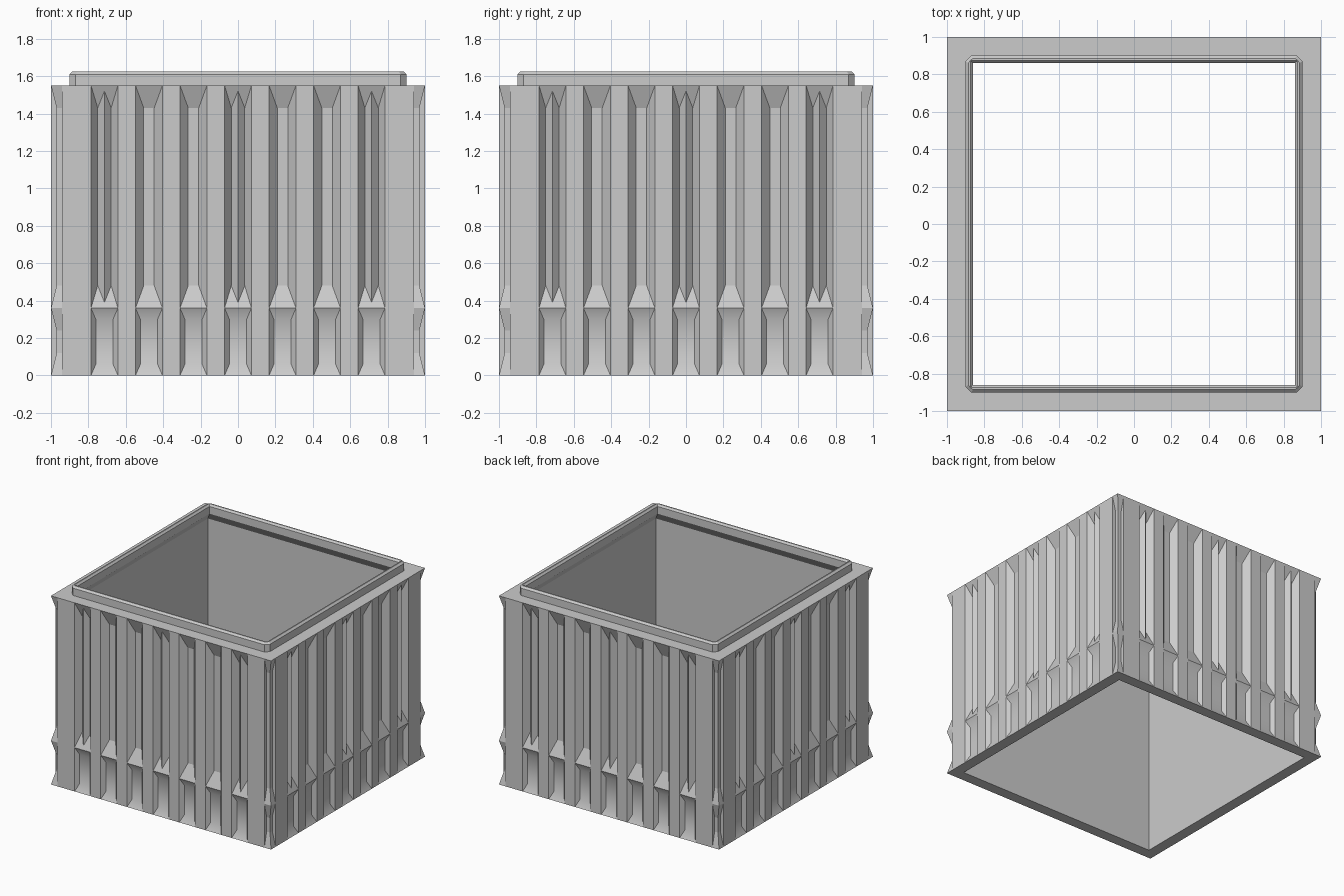
import bpy, bmesh
from math import pi
from mathutils import Matrix, Vector

cube = bpy.data.objects.get("Cube")
if cube:
    bpy.data.objects.remove(cube, do_unlink=True)

TOP, HALF, PITCH = 1.55, 0.072, 0.238

grey = bpy.data.materials.new("plain grey")
grey.use_nodes = True
colour = (0.6, 0.6, 0.6, 1)
grey.diffuse_color = colour
grey.node_tree.nodes["Principled BSDF"].inputs["Base Color"].default_value = colour


def make_object(name, bm):
    mesh = bpy.data.meshes.new(name)
    bm.to_mesh(mesh)
    bm.free()
    mesh.materials.append(grey)
    obj = bpy.data.objects.new(name, mesh)
    bpy.context.collection.objects.link(obj)
    return obj


def add_face(bm, points, smooth=False):
    """Face from (x, depth, z) points on the front wall, dropping repeats."""
    pts = []
    for x, depth, z in points:
        p = Vector((x, depth - 1, z))
        if all((p - q).length > 1e-5 for q in pts):
            pts.append(p)
    if len(pts) > 2:
        bm.faces.new([bm.verts.new(p) for p in pts]).smooth = smooth


def add_rows(bm, rows, smooth_column=None):
    """Skin between rows of points running left to right, bottom row first."""
    for low, high in zip(rows, rows[1:]):
        for i in range(len(low) - 1):
            add_face(bm, (low[i], low[i + 1], high[i + 1], high[i]), i == smooth_column)


def groove(bm, c, levels, smooth_column=None):
    """Trapezoid groove; levels are (z, floor half width, depth)."""
    add_rows(bm, [[(c - HALF, 0, z), (c - w, d, z), (c + w, d, z), (c + HALF, 0, z)]
                  for z, w, d in levels], smooth_column)


def ridged_groove(bm, c, z0, z1, depth, rise):
    """Groove with a lower ridge running up its middle."""
    w, keep = HALF / 2, 0.25
    a, b = z0 + rise, z1 - rise
    ra, rb = z0 + rise * keep, z1 - rise * keep
    left, right = (c - HALF, 0), (c + HALF, 0)
    vl, mid, vr = (c - w, depth), (c, depth * keep), (c + w, depth)
    columns = [(left, z0, z1), (vl, a, b), (mid, ra, rb), (vr, a, b), (right, z0, z1)]
    for (p, p0, p1), (q, q0, q1) in zip(columns, columns[1:]):
        add_face(bm, ((*p, p0), (*q, q0), (*q, q1), (*p, p1)))
    # sloping ends, each split beside the ridge
    for s, e in ((-1, left), (1, right)):
        v = vl if s < 0 else vr
        for ze, zv, zm, flip in ((z0, a, ra, s > 0), (z1, b, rb, s < 0)):
            tri = [(*e, ze), (c, 0, ze), (*mid, zm), (*v, zv)]
            add_face(bm, tri[::-1] if flip else tri)


# Fluted wall, built once on the front and repeated on four sides
wall = bmesh.new()
lower = [(0, HALF, 0), (0.06, 0.046, 0.03), (0.30, 0.046, 0.03), (0.36, HALF, 0)]
upper = [(0.36, HALF, 0), (0.48, 0.028, 0.05), (1.43, 0.028, 0.05), (TOP, HALF, 0)]
edge = -0.94
for i in range(-3, 4):
    c = i * PITCH
    add_rows(wall, [[(edge, 0, z), (c - HALF, 0, z)] for z in (0, TOP)])
    edge = c + HALF
    groove(wall, c, lower, smooth_column=1)
    if i in (-3, 0, 3):
        ridged_groove(wall, c, 0.36, TOP, 0.05, 0.12)
    else:
        groove(wall, c, upper)
add_rows(wall, [[(edge, 0, z), (0.94, 0, z)] for z in (0, TOP)])

# Notched corners with flared points
notch = [(0, 0), (0.12, 0.03), (0.24, 0.03), (0.36, 0), (0.48, 0.03), (1.43, 0.03), (TOP, 0)]
right = [[(0.94, 0, z), (0.94, d, z), (1 - d, d, z)] for z, d in notch]
add_rows(wall, right)
add_rows(wall, [[(-x, d, z) for x, d, z in reversed(row)] for row in right])

side = wall.copy()
side_mesh = bpy.data.meshes.new("wall_side")
side.to_mesh(side_mesh)
side.free()
for k in range(1, 4):
    turned = side_mesh.copy()
    turned.transform(Matrix.Rotation(k * pi / 2, 4, "Z"))
    wall.from_mesh(turned)
    bpy.data.meshes.remove(turned)
bpy.data.meshes.remove(side_mesh)
bmesh.ops.remove_doubles(wall, verts=wall.verts, dist=1e-4)
make_object("fluted_walls", wall)


def square_rings(name, profile):
    """Sweep (radius, corner cut, z) points round a square."""
    bm = bmesh.new()
    rings = []
    for r, cut, z in profile:
        c = r - cut
        pts = [(-c, -r), (c, -r), (r, -c), (r, c), (c, r), (-c, r), (-r, c), (-r, -c)]
        rings.append([bm.verts.new((x, y, z)) for x, y in pts])
    for a, b in zip(rings, rings[1:]):
        for i in range(8):
            j = (i + 1) % 8
            bm.faces.new((a[j], a[i], b[i], b[j]))
    bmesh.ops.remove_doubles(bm, verts=bm.verts, dist=1e-5)
    bmesh.ops.reverse_faces(bm, faces=bm.faces)
    # profile runs from the outside in, so faces must look away from the shell
    bmesh.ops.dissolve_degenerate(bm, edges=bm.edges, dist=1e-5)
    return make_object(name, bm)


# Top rim and raised lip, then the inner lining and base ring
square_rings("rim_and_lip", [(1, 0, TOP), (0.9, 0.03, TOP), (0.9, 0.03, 1.61),
                             (0.885, 0.025, 1.625), (0.875, 0, 1.625),
                             (0.862, 0, 1.61), (0.862, 0, 1.55)])
square_rings("inner_lining", [(0.862, 0, 1.55), (0.91, 0, 1.48), (0.91, 0, 0), (1, 0, 0)])
